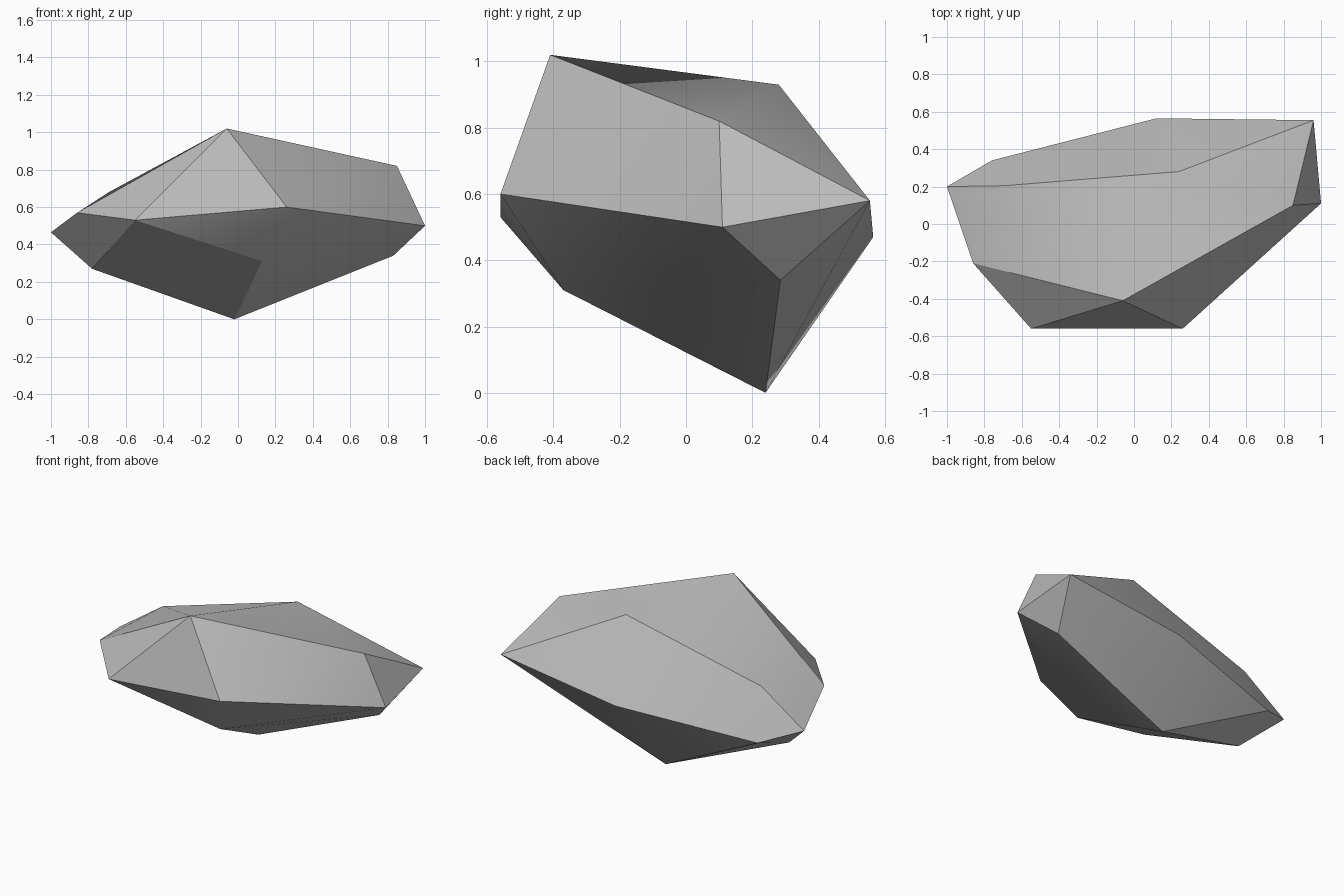
import bpy
import bmesh
import math

cube = bpy.data.objects.get("Cube")
if cube:
    bpy.data.objects.remove(cube, do_unlink=True)

# Plain grey stone
stone = bpy.data.materials.new("grey_stone")
stone.use_nodes = True
grey = (0.5, 0.5, 0.5, 1)
stone.diffuse_color = grey
bsdf = stone.node_tree.nodes["Principled BSDF"]
bsdf.inputs["Base Color"].default_value = grey
bsdf.inputs["Roughness"].default_value = 0.9

# Corners of the chipped boulder, grouped by height
crown = [(-.06, -.41, 1.02), (.24, .28, .93), (.85, .10, .82), (-.69, .205, .68)]
girdle = [(-.86, -.21, .57), (-.55, -.56, .53), (.26, -.56, .60), (1, .11, .50),
          (.96, .555, .58), (.12, .565, .47), (-.76, .34, .375), (-1, .2, .465)]
underside = [(.83, .285, .34), (.13, -.37, .31), (-.78, .04, .27), (-.02, .24, 0)]

# Wrap the corners in a convex shell
bm = bmesh.new()
for corner in crown + girdle + underside:
    bm.verts.new(corner)
bmesh.ops.convex_hull(bm, input=bm.verts)
# Merge nearly coplanar triangles into broad facets
bmesh.ops.dissolve_limit(bm, angle_limit=math.radians(3), verts=bm.verts, edges=bm.edges)
bmesh.ops.recalc_face_normals(bm, faces=bm.faces)
mesh = bpy.data.meshes.new("rock")
bm.to_mesh(mesh)
bm.free()
mesh.materials.append(stone)

rock = bpy.data.objects.new("rock", mesh)
bpy.context.collection.objects.link(rock)

# Soft shading across shallow folds, crisp facet edges elsewhere
bpy.ops.object.select_all(action="DESELECT")
rock.select_set(True)
bpy.context.view_layer.objects.active = rock
bpy.ops.object.shade_smooth_by_angle(angle=math.radians(30))
